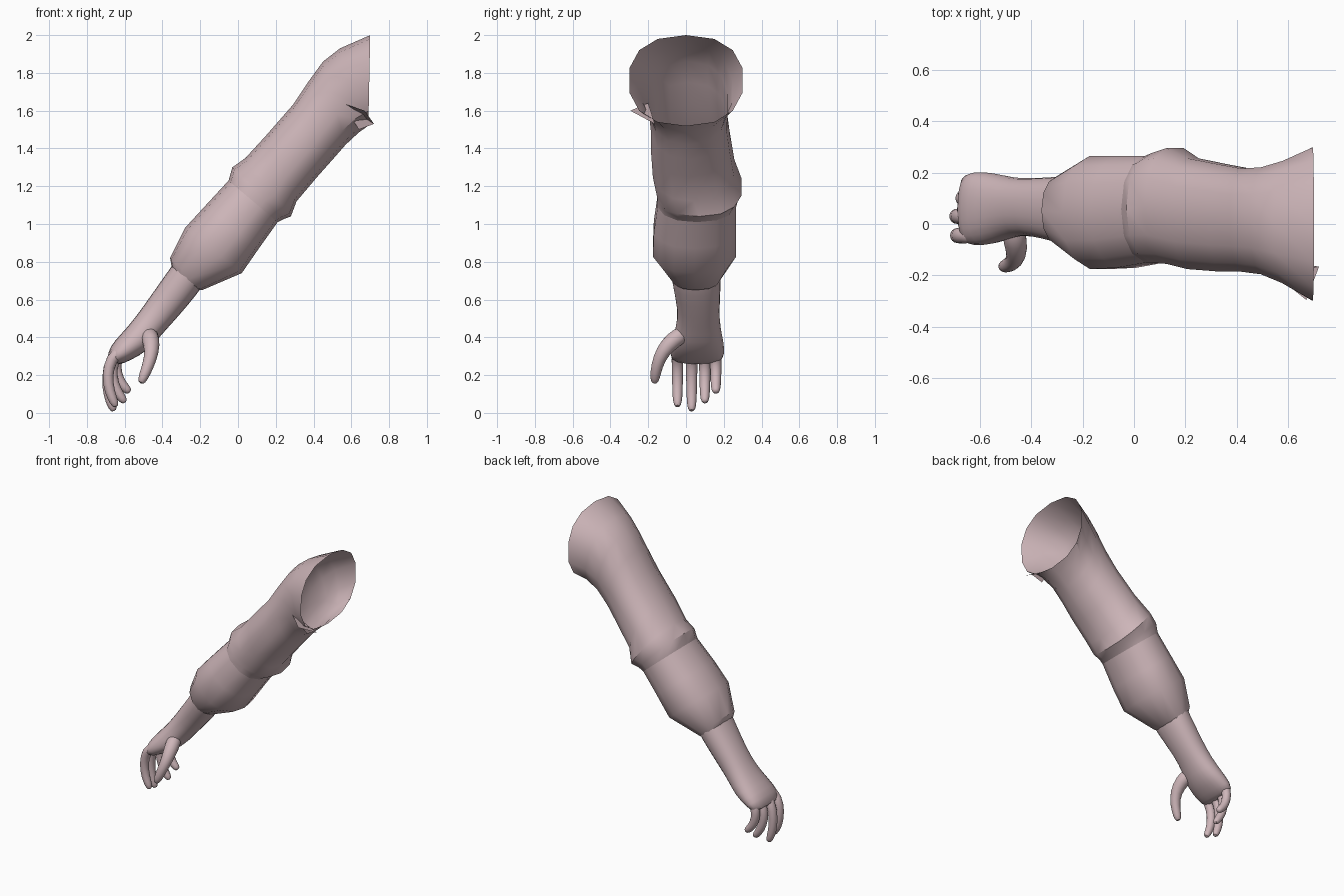
import bpy, bmesh, math
from mathutils import Vector

if "Cube" in bpy.data.objects:
    bpy.data.objects.remove(bpy.data.objects["Cube"])

skin = bpy.data.materials.new("dusty pink")
skin.diffuse_color = (0.62, 0.47, 0.49, 1)
skin.use_nodes = True
skin.node_tree.nodes["Principled BSDF"].inputs["Base Color"].default_value = skin.diffuse_color


def finish(name, bm, angle=40, subdiv=0, normals=True):
    if normals:
        bmesh.ops.recalc_face_normals(bm, faces=bm.faces)
    me = bpy.data.meshes.new(name)
    bm.to_mesh(me)
    bm.free()
    me.materials.append(skin)
    ob = bpy.data.objects.new(name, me)
    bpy.context.collection.objects.link(ob)
    if subdiv:
        ob.modifiers.new("smooth", 'SUBSURF').levels = subdiv
        ob.modifiers["smooth"].render_levels = subdiv
    bpy.ops.object.select_all(action='DESELECT')
    ob.select_set(True)
    bpy.context.view_layer.objects.active = ob
    bpy.ops.object.shade_smooth_by_angle(angle=math.radians(angle))
    return ob


def bridge(bm, rings):
    n = len(rings[0])
    for a, b in zip(rings, rings[1:]):
        for i in range(n):
            bm.faces.new((a[i], a[(i + 1) % n], b[(i + 1) % n], b[i]))


def spow(v, p):
    return math.copysign(abs(v) ** p, v)


def loft(name, sections, sides=14, power=0.85, cap=False, **kw):
    """Sections: top x, top z, bottom x, bottom z, y min, y max."""
    bm = bmesh.new()
    rings = []
    for tx, tz, bx, bz, y0, y1 in sections:
        top, bot = Vector((tx, 0, tz)), Vector((bx, 0, bz))
        ring = []
        for i in range(sides):
            a = 2 * math.pi * i / sides
            p = (top + bot) / 2 + (top - bot) / 2 * spow(math.cos(a), power)
            p.y = (y0 + y1) / 2 + (y1 - y0) / 2 * spow(math.sin(a), power)
            ring.append(bm.verts.new(p))
        rings.append(ring)
    bridge(bm, rings)
    if cap:
        bm.faces.new(rings[-1])
    return finish(name, bm, **kw)


def finger(name, path, radii, sides=8):
    bm = bmesh.new()
    pts = [Vector(p) for p in path]
    rings = []
    for i, (p, r) in enumerate(zip(pts, radii)):
        d = (pts[min(i + 1, len(pts) - 1)] - pts[max(i - 1, 0)]).normalized()
        u = d.cross(Vector((0, 1, 0))).normalized()
        v = d.cross(u)
        ring = []
        for k in range(sides):
            a = 2 * math.pi * k / sides
            ring.append(bm.verts.new(p + (u * math.cos(a) + v * math.sin(a)) * r))
        rings.append(ring)
    bridge(bm, rings)
    bm.faces.new(rings[0])
    bm.faces.new(rings[-1])
    return finish(name, bm, angle=60, subdiv=1)


# upper sleeve, open and flared at the shoulder
loft("upper_sleeve", [
    (.70, 2.0, .69, 1.52, -.305, .305),
    (.54, 1.93, .64, 1.485, -.235, .25),
    (.45, 1.86, .57, 1.42, -.20, .225),
    (.37, 1.75, .50, 1.34, -.19, .22),
    (.29, 1.63, .42, 1.25, -.19, .235),
    (.15, 1.47, .31, 1.12, -.18, .26),
    (.04, 1.35, .28, 1.04, -.16, .30),
    (-.03, 1.30, .24, 1.025, -.155, .28),
    (-.05, 1.23, .21, 1.01, -.155, .27)], angle=35)

# forearm sleeve, gathered at the cuff
loft("forearm_sleeve", [
    (-.05, 1.23, .21, 1.01, -.155, .27),
    (-.17, 1.10, .11, .87, -.175, .27),
    (-.28, .98, .02, .74, -.18, .27),
    (-.36, .82, -.19, .65, -.085, .19),
    (-.35, .77, -.215, .65, -.07, .18)], angle=35)

# wrist and palm
loft("hand", [
    (-.32, .83, -.18, .68, -.085, .19),
    (-.36, .77, -.21, .63, -.08, .19),
    (-.48, .60, -.33, .49, -.045, .18),
    (-.55, .50, -.405, .41, -.055, .185),
    (-.625, .415, -.47, .33, -.085, .205),
    (-.68, .355, -.57, .275, -.09, .21),
    (-.70, .28, -.635, .25, -.08, .195)],
    sides=12, cap=True, angle=60, subdiv=1)

# fingers: y position, then x/z path
fingers = {
    "index_finger": (-.045, [(-.61, .34), (-.672, .29), (-.693, .20), (-.68, .11), (-.655, .055), (-.645, .03)]),
    "middle_finger": (.03, [(-.61, .34), (-.675, .29), (-.695, .18), (-.685, .09), (-.665, .03), (-.655, .008)]),
    "ring_finger": (.10, [(-.61, .34), (-.665, .28), (-.67, .19), (-.645, .12), (-.61, .07), (-.595, .055)]),
    "little_finger": (.158, [(-.60, .34), (-.65, .29), (-.645, .21), (-.62, .155), (-.585, .12), (-.572, .108)]),
}
for name, (y, path) in fingers.items():
    finger(name, [(x, y, z) for x, z in path], [.032, .035, .032, .030, .026, .014])

# thumb
finger("thumb", [(-.475, .0, .43), (-.46, -.07, .385), (-.455, -.125, .325),
                 (-.475, -.155, .25), (-.505, -.165, .18), (-.515, -.167, .155)],
       [.05, .052, .042, .034, .029, .015])

# folded cloth flap at the armpit
bm = bmesh.new()
v = [bm.verts.new(p) for p in ((.55, -.20, 1.64), (.67, -.295, 1.60), (.72, -.165, 1.53), (.64, -.16, 1.50))]
bm.faces.new((v[0], v[1], v[2]))
bm.faces.new((v[0], v[2], v[3]))
finish("armpit_flap", bm)
